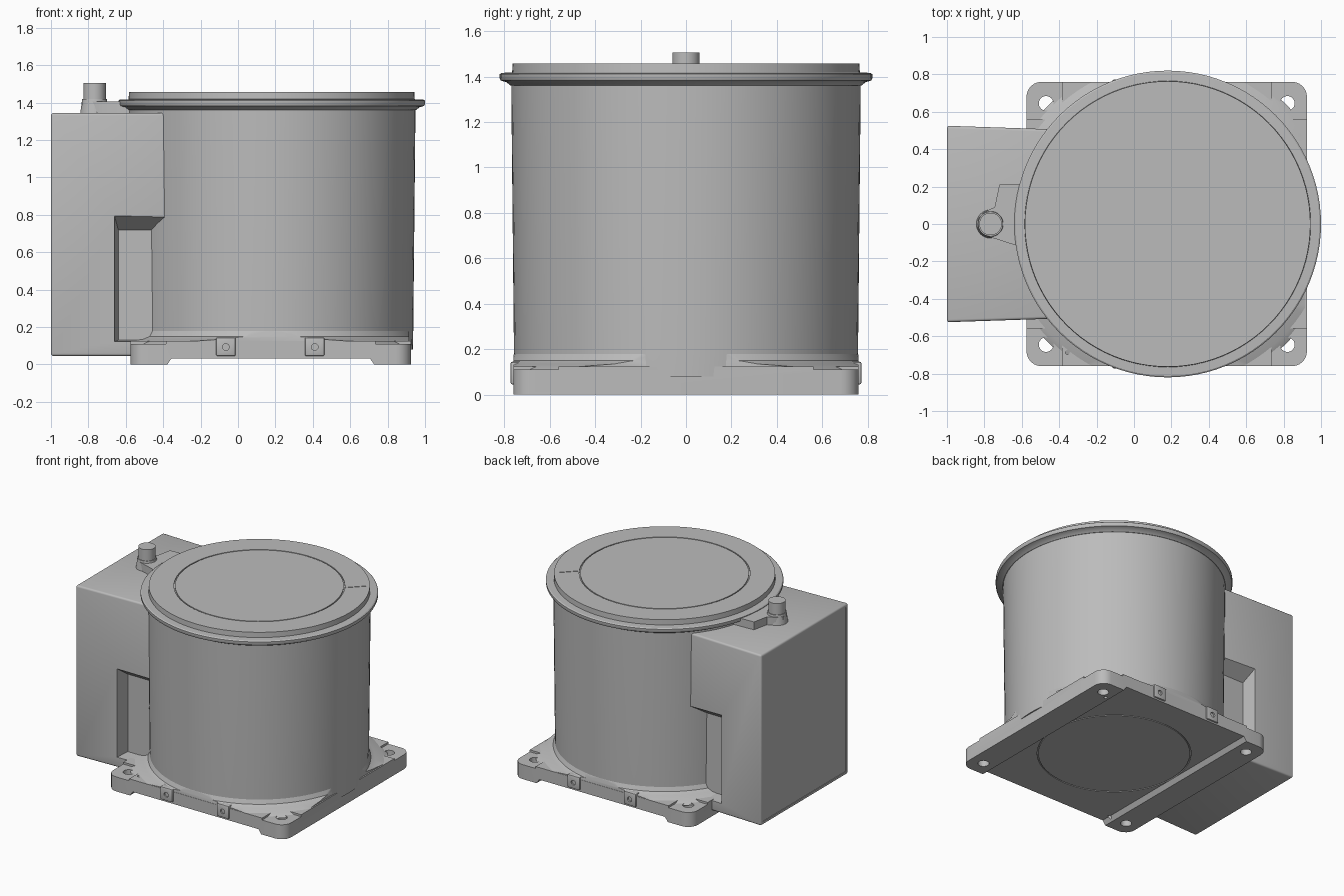
import bpy, bmesh, math
from mathutils import Matrix

if "Cube" in bpy.data.objects:
    bpy.data.objects.remove(bpy.data.objects["Cube"], do_unlink=True)

CX = 0.18      # drum axis
PX = 0.175     # base plate centre

grey = bpy.data.materials.new("housing_grey")
grey.use_nodes = True
grey.diffuse_color = (0.5, 0.5, 0.5, 1)
grey.node_tree.nodes["Principled BSDF"].inputs["Base Color"].default_value = (0.5, 0.5, 0.5, 1)


def finish(name, bm):
    bmesh.ops.recalc_face_normals(bm, faces=bm.faces)
    mesh = bpy.data.meshes.new(name)
    bm.to_mesh(mesh)
    bm.free()
    mesh.materials.append(grey)
    ob = bpy.data.objects.new(name, mesh)
    bpy.context.collection.objects.link(ob)
    return ob


def prism(name, low, high):
    """Solid between two matching loops of 3D points."""
    bm = bmesh.new()
    a = [bm.verts.new(p) for p in low]
    b = [bm.verts.new(p) for p in high]
    bm.faces.new(a)
    bm.faces.new(b)
    for i in range(len(a)):
        j = (i + 1) % len(a)
        bm.faces.new((a[i], a[j], b[j], b[i]))
    return finish(name, bm)


def block(name, x, y, z, round_z=0.0, bevel=0.0, turn=0.0):
    """Box from ranges; optional rounded upright edges, bevel and turn about z."""
    bm = bmesh.new()
    size = [r[1] - r[0] for r in (x, y, z)]
    mid = [(r[0] + r[1]) / 2 for r in (x, y, z)]
    bmesh.ops.create_cube(bm, size=1, matrix=Matrix.Diagonal((*size, 1)))
    if round_z:
        upright = [e for e in bm.edges if abs(e.verts[0].co.z - e.verts[1].co.z) > 1e-4]
        bmesh.ops.bevel(bm, geom=upright, offset=round_z, segments=6, profile=0.5, affect='EDGES')
    if bevel:
        bmesh.ops.bevel(bm, geom=bm.edges[:], offset=bevel, segments=2, profile=0.5, affect='EDGES')
    bm.transform(Matrix.Translation(mid) @ Matrix.Rotation(turn, 4, 'Z'))
    return finish(name, bm)


def lathe(name, profile, x=CX, y=0.0, steps=96):
    """Revolve (radius, height) points; a profile ending on the axis is closed there."""
    bm = bmesh.new()
    verts = [bm.verts.new((r, 0, z)) for r, z in profile]
    edges = [bm.edges.new(p) for p in zip(verts, verts[1:])]
    bmesh.ops.spin(bm, geom=verts + edges, cent=(0, 0, 0), axis=(0, 0, 1),
                   angle=math.tau, steps=steps, use_duplicate=False)
    bmesh.ops.remove_doubles(bm, verts=bm.verts, dist=1e-5)
    bm.transform(Matrix.Translation((x, y, 0)))
    return finish(name, bm)


def rod(name, x, y, z0, z1, r, steps=32):
    return lathe(name, [(0, z0), (r, z0), (r, z1), (0, z1)], x, y, steps)


def cut(ob, tool, operation='DIFFERENCE'):
    mod = ob.modifiers.new("cut", 'BOOLEAN')
    mod.operation = operation
    mod.solver = 'EXACT'
    mod.object = tool
    bpy.context.view_layer.objects.active = ob
    bpy.ops.object.modifier_apply(modifier=mod.name)
    bpy.data.objects.remove(tool, do_unlink=True)


# Base plate: rounded slab with a channel below, leaving two foot rails
base = block("base_plate", (PX - 0.75, PX + 0.75), (-0.76, 0.76), (0, 0.125), round_z=0.08)
cut(base, prism("channel",
                [(PX - 0.56, s, -0.01) if i == 0 else (PX + 0.56, s, -0.01)
                 for i, s in ((0, -1), (1, -1), (1, 1), (0, 1))],
                [(PX - 0.53, s, 0.033) if i == 0 else (PX + 0.53, s, 0.033)
                 for i, s in ((0, -1), (1, -1), (1, 1), (0, 1))]))

# Corner bolt pads and through holes
for sx in (-1, 1):
    for sy in (-1, 1):
        xs = sorted((PX + sx * 0.56, PX + sx * 0.9))
        ys = sorted((sy * 0.56, sy * 0.9))
        cut(base, block("pad", xs, ys, (0.11, 0.2), round_z=0.03))
        cut(base, rod("hole", PX + sx * 0.645, sy * 0.645, -0.1, 0.3, 0.039))
for x, y in ((-0.355, -0.685), (0.76, 0.6)):
    cut(base, rod("pin_hole", x, y, -0.1, 0.3, 0.012, 16))

# Round service cover under the base, outlined by a groove
cut(base, lathe("ring", [(0.525, 0.02), (0.533, 0.02), (0.533, 0.041),
                         (0.525, 0.041), (0.525, 0.02)]))

# Flared collar where the drum meets the plate, trimmed to the plate outline
collar = lathe("drum_collar", [(0, 0.1), (0.9, 0.1), (0.86, 0.125), (0.80, 0.135),
                               (0.77, 0.15), (0.757, 0.18), (0, 0.18)])
cut(collar, block("trim", (PX - 0.74, PX + 0.74), (-0.758, 0.758), (0.05, 0.3), round_z=0.08),
    'INTERSECT')

# Drum
drum = lathe("drum", [(0, 0.08), (0.755, 0.08), (0.757, 0.18), (0.769, 1.37), (0, 1.37)])

# Lid with flared rim, raised top, round groove and a short slit
lid = lathe("lid", [(0, 1.36), (0.772, 1.36), (0.79, 1.375), (0.815, 1.382), (0.82, 1.392),
                    (0.82, 1.41), (0.812, 1.416), (0.765, 1.418), (0.763, 1.457),
                    (0.590, 1.457), (0.590, 1.449), (0.582, 1.449), (0.582, 1.457), (0, 1.457)])
cut(lid, block("slit", (0.66, 0.81), (0.361, 0.367), (1.45, 1.5), turn=math.radians(45)))

# Side housing: box tapering slightly toward the drum
outline = [(-1, -0.525), (-0.25, -0.50), (-0.25, 0.50), (-1, 0.525)]
box = prism("side_housing", [(x, y, 0.045) for x, y in outline],
            [(x, y, 1.345) for x, y in outline])
bev = box.modifiers.new("bevel", 'BEVEL')
bev.width, bev.segments = 0.014, 3
bpy.context.view_layer.objects.active = box
bpy.ops.object.modifier_apply(modifier=bev.name)

# Sloped pocket on both flanks, and a shallow outer panel
for s in (-1, 1):
    cut(box, prism("pocket",
                   [(-0.665, s * 0.535, 0.12), (0, s * 0.535, 0.12),
                    (0, s * 0.535, 0.81), (-0.665, s * 0.535, 0.81)],
                   [(-0.64, s * 0.41, 0.13), (0, s * 0.41, 0.13),
                    (0, s * 0.41, 0.72), (-0.64, s * 0.41, 0.72)]))
cut(box, block("panel", (-1.1, -0.995), (-0.5, 0.5), (0.07, 1.32)))

# Lugs on the front and back plate edges, each with a bolt hole
for s, side in ((-1, "front"), (1, "back")):
    for i, x in enumerate((-0.065, 0.41)):
        lug = block(f"{side}_lug_{i + 1}", (x - 0.052, x + 0.052),
                    sorted((s * 0.72, s * 0.772)), (0.045, 0.145), bevel=0.008)
        hole = rod("lug_hole", 0, 0, -0.03, 0.03, 0.018, 16)
        hole.data.transform(Matrix.Translation((x, s * 0.772, 0.093))
                            @ Matrix.Rotation(math.pi / 2, 4, 'X')
                            @ Matrix.Translation((0, 0, 0)))
        cut(lug, hole)

# Latch arm, boss and knob beside the lid
arm = [(-0.5, 0.22), (-0.72, 0.21), (-0.745, 0.09), (-0.8, 0.065), (-0.835, 0.025),
       (-0.835, -0.025), (-0.8, -0.06), (-0.63, -0.115), (-0.5, -0.12)]
prism("latch_arm", [(x, y, 1.335) for x, y in arm], [(x, y, 1.405) for x, y in arm])
lathe("latch_boss", [(0, 1.33), (0.078, 1.33), (0.066, 1.42), (0, 1.42)], -0.767, 0, 40)
rod("latch_knob", -0.767, 0, 1.40, 1.505, 0.06, 40)

# Smooth shading with sharp edges kept
bpy.ops.object.select_all(action='DESELECT')
for ob in bpy.context.collection.objects:
    if ob.type == 'MESH' and grey.name in ob.data.materials:
        ob.select_set(True)
        bpy.context.view_layer.objects.active = ob
bpy.ops.object.shade_smooth_by_angle(angle=math.radians(30))
